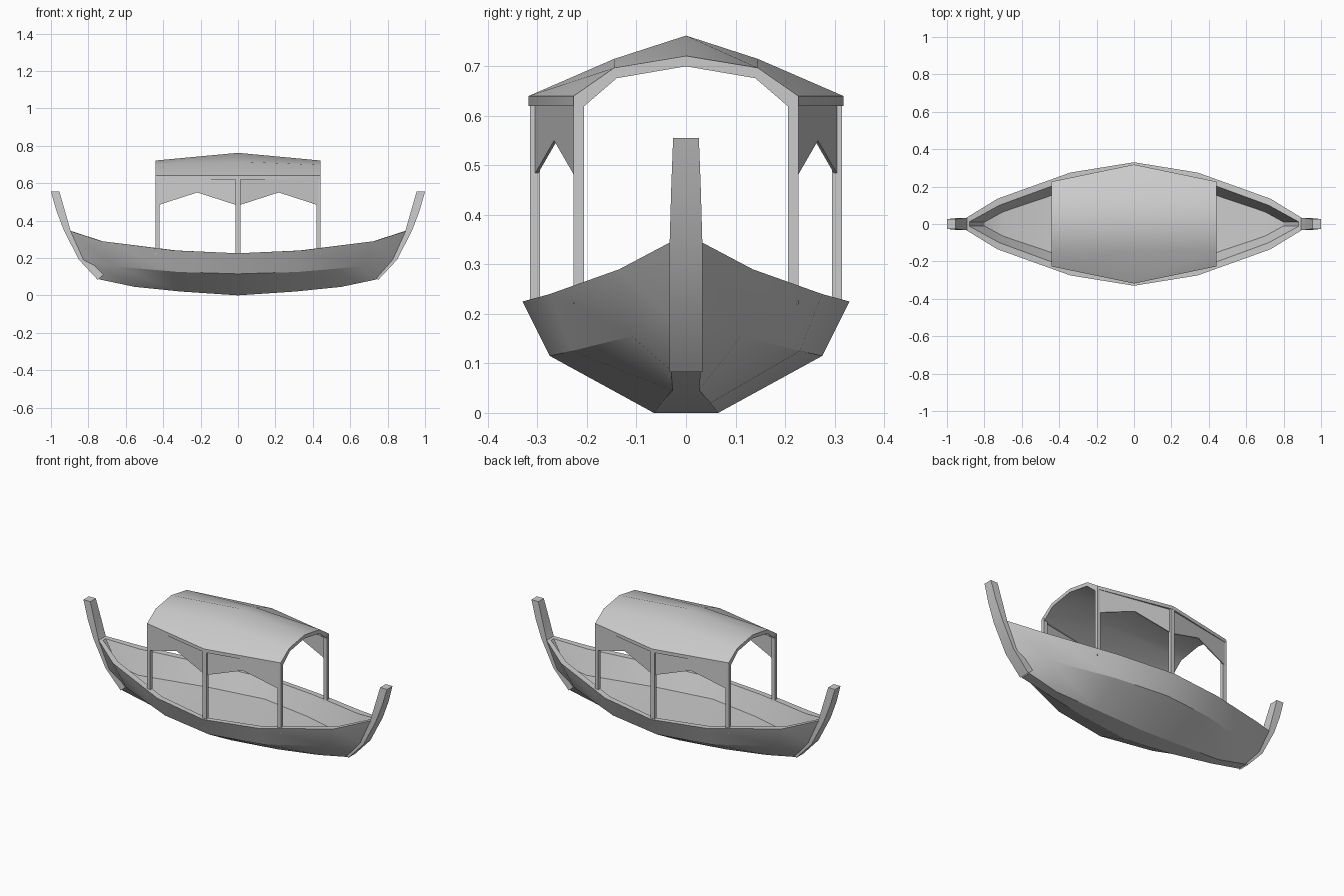
import bpy
import bmesh
from mathutils import Vector

cube = bpy.data.objects.get("Cube")
if cube:
    bpy.data.objects.remove(cube, do_unlink=True)

grey = bpy.data.materials.new("plain_grey")
grey.use_nodes = True
grey.diffuse_color = (0.6, 0.6, 0.6, 1)
grey.node_tree.nodes["Principled BSDF"].inputs["Base Color"].default_value = (0.6, 0.6, 0.6, 1)


def make(name, build, smooth=None):
    """Create an object from a function that fills a bmesh."""
    bm = bmesh.new()
    build(bm)
    bmesh.ops.recalc_face_normals(bm, faces=bm.faces)
    mesh = bpy.data.meshes.new(name)
    bm.to_mesh(mesh)
    bm.free()
    mesh.materials.append(grey)
    ob = bpy.data.objects.new(name, mesh)
    bpy.context.collection.objects.link(ob)
    if smooth:
        bpy.ops.object.select_all(action="DESELECT")
        ob.select_set(True)
        bpy.context.view_layer.objects.active = ob
        bpy.ops.object.shade_smooth_by_angle(angle=smooth)
    return ob


def loft(bm, rings):
    """Join rings of points; each ring is half a section, mirrored in y.
    Both ends are closed by strips across the section."""
    loops = []
    for half in rings:
        full = half + [(x, -y, z) for x, y, z in reversed(half)]
        loops.append([bm.verts.new(p) for p in full])
    n = len(loops[0])
    for a, b in zip(loops, loops[1:]):
        for i in range(n):
            j = (i + 1) % n
            bm.faces.new((a[i], a[j], b[j], b[i]))
    for ring in (loops[0], loops[-1]):
        for i in range(n // 2 - 1):
            bm.faces.new((ring[i], ring[i + 1], ring[n - 2 - i], ring[n - 1 - i]))


def both_ends(stations):
    """Repeat the stations on the -x side, sharing the middle one."""
    left = [[(-x, y, z) for x, y, z in s] for s in reversed(stations[1:])]
    return left + stations


# Hull stations: keel, chine, gunwale, inner rim, floor edge
hull = [
    [(0, .065, 0), (0, .275, .115), (0, .33, .225), (0, .30, .225), (0, .25, .125)],
    [(.30, .05, .02), (.32, .23, .125), (.34, .275, .24), (.33, .243, .24), (.33, .19, .13)],
    [(.55, .027, .045), (.66, .11, .155), (.73, .135, .29), (.72, .10, .288), (.70, .065, .15)],
    [(.74, .03, .085), (.83, .031, .19), (.90, .031, .345), (.88, .012, .34), (.80, .01, .2)],
]
make("hull", lambda bm: loft(bm, both_ends(hull)), smooth=.5)

# Curved stem posts: outer x, z, inner x, z, half width
stem = [(.75, .083, .72, .11, .033), (.85, .19, .82, .21, .033),
        (.93, .345, .895, .345, .033), (.97, .45, .925, .45, .030),
        (1, .555, .955, .555, .026)]
for name, s in (("left_stem", 1), ("right_stem", -1)):
    rings = [[(s * a, w, b), (s * c, w, d)] for a, b, c, d, w in stem]
    make(name, lambda bm: loft(bm, rings), smooth=.5)

# Canopy: arched shell, wider and higher in the middle
canopy = [
    [(0, .0, .762), (0, .145, .715), (0, .318, .64), (0, .318, .62),
     (0, .297, .62), (0, .14, .695), (0, .0, .742)],
    [(.44, .0, .721), (.44, .145, .697), (.44, .227, .64), (.44, .227, .62),
     (.44, .205, .62), (.44, .14, .676), (.44, .0, .70)],
]


def build_canopy(bm):
    loops = [[bm.verts.new(p) for p in h + [(x, -y, z) for x, y, z in h[5:0:-1]]]
             for h in both_ends(canopy)]
    # Full section order: outer right half, inner right half, then mirrored
    for a, b in zip(loops, loops[1:]):
        for i in range(12):
            j = (i + 1) % 12
            if {i, j} != {6, 7} and {i, j} != {11, 0}:
                bm.faces.new((a[i], a[j], b[j], b[i]))
        bm.faces.new((a[6], a[7], b[7], b[6]))
        bm.faces.new((a[11], a[0], b[0], b[11]))
    for r in (loops[0], loops[-1]):
        pairs = [(0, 6), (1, 5), (2, 4), (3, 3)]
        for (o, i), (p, k) in zip(pairs, pairs[1:]):
            for side in (lambda q: q, lambda q: (12 - q) % 12):
                ids = dict.fromkeys((side(o), side(p), side(k), side(i)))
                bm.faces.new([r[q] for q in ids])


make("canopy", build_canopy, smooth=.5)


# Square posts under the canopy
def build_posts(bm):
    for x, y, bottom, width in ((0, .305, .2, .025), (.43, .217, .22, .022), (-.43, .217, .22, .022)):
        for side in (1, -1):
            cube = bmesh.ops.create_cube(bm, size=1)["verts"]
            bmesh.ops.scale(bm, verts=cube, vec=(width, .021, .635 - bottom))
            bmesh.ops.translate(bm, verts=cube, vec=(x, side * y, (.635 + bottom) / 2))


make("canopy_posts", build_posts)


# Notched valances between the posts
def build_valances(bm):
    for sx in (1, -1):
        for sy in (1, -1):
            a, b = Vector((0, sy * .307, 0)), Vector((sx * .435, sy * .226, 0))
            panel = [(0, .63), (0, .48), (.5, .55), (1, .48), (1, .63), (.5, .63)]
            back = [bm.verts.new(a.lerp(b, t) + Vector((0, 0, z))) for t, z in panel]
            front = [bm.verts.new(v.co - Vector((0, sy * .006, 0))) for v in back]
            for f in (back, front):
                bm.faces.new((f[0], f[1], f[2], f[5]))
                bm.faces.new((f[5], f[2], f[3], f[4]))
            for i in range(6):
                j = (i + 1) % 6
                bm.faces.new((back[i], back[j], front[j], front[i]))


make("valances", build_valances)
